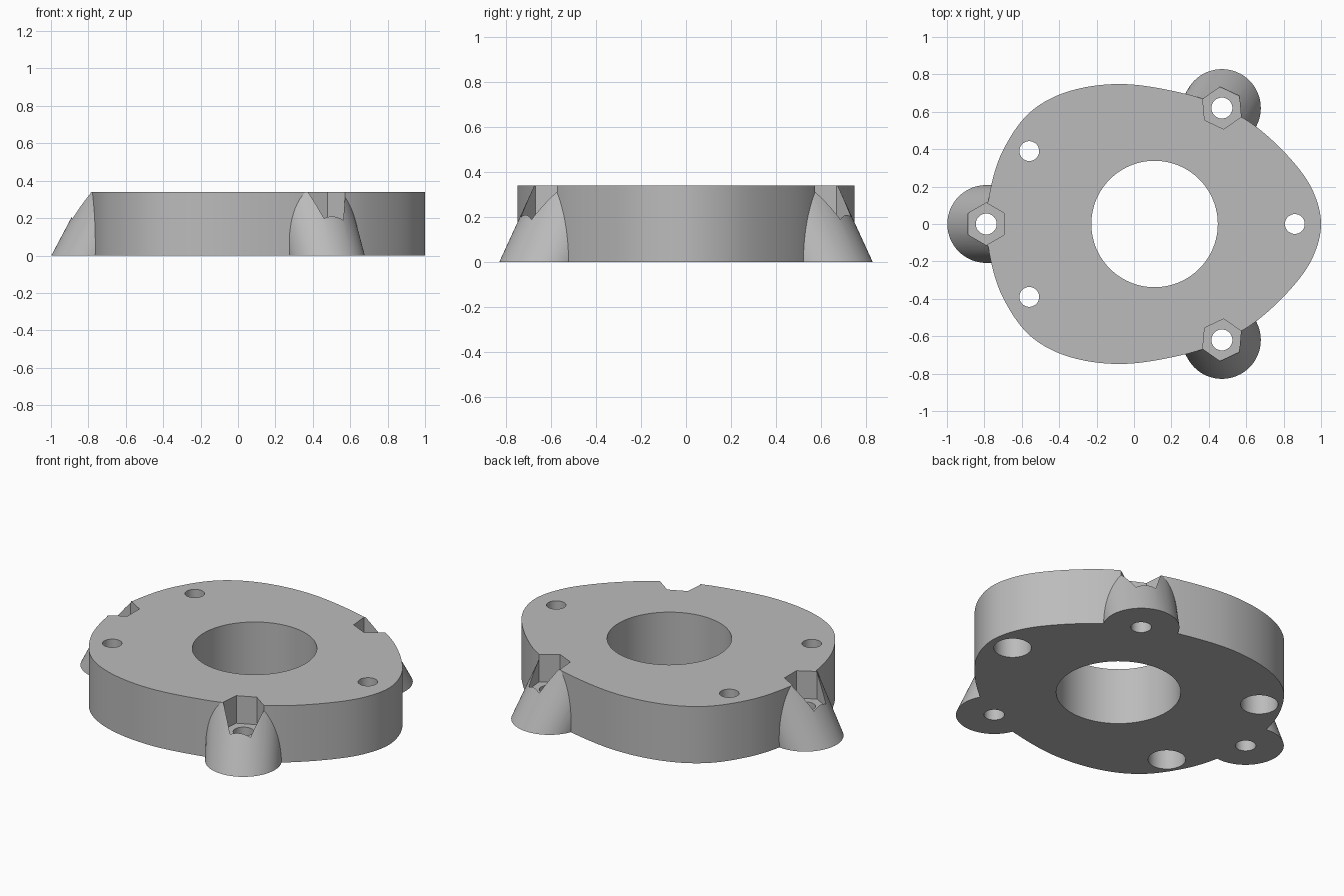
import bpy, bmesh, math
from mathutils import Vector

cube = bpy.data.objects.get("Cube")
if cube:
    bpy.data.objects.remove(cube, do_unlink=True)

HEIGHT = 0.34
POCKET_FLOOR = 0.175
CENTRE = Vector((0.11, 0))

grey = bpy.data.materials.new("plain grey")
grey.use_nodes = True
grey.diffuse_color = (0.5, 0.5, 0.5, 1)
grey.node_tree.nodes["Principled BSDF"].inputs["Base Color"].default_value = (0.5, 0.5, 0.5, 1)


def circle(x, y, r, sides=64, turn=0.0):
    return [Vector((x + r * math.cos(turn + math.tau * i / sides),
                    y + r * math.sin(turn + math.tau * i / sides))) for i in range(sides)]


def prism(name, outline, z0, z1, shift=Vector((0, 0))):
    """Extrude an outline from z0 to z1, optionally leaning by shift."""
    bm = bmesh.new()
    low = [bm.verts.new((p.x, p.y, z0)) for p in outline]
    high = [bm.verts.new((p.x + shift.x, p.y + shift.y, z1)) for p in outline]
    bm.faces.new(low[::-1])
    bm.faces.new(high)
    n = len(low)
    for i in range(n):
        j = (i + 1) % n
        bm.faces.new((low[i], low[j], high[j], high[i]))
    mesh = bpy.data.meshes.new(name)
    bm.to_mesh(mesh)
    bm.free()
    mesh.materials.append(grey)
    obj = bpy.data.objects.new(name, mesh)
    bpy.context.collection.objects.link(obj)
    return obj


def smooth_loop(points, steps=10):
    """Closed smooth curve through the points."""
    out, n = [], len(points)
    for i in range(n):
        a, b, c, d = (points[(i + k) % n] for k in (-1, 0, 1, 2))
        for s in range(steps):
            t = s / steps
            out.append(0.5 * (2 * b + (c - a) * t + (2 * a - 5 * b + 4 * c - d) * t ** 2
                              + (3 * b - a - 3 * c + d) * t ** 3))
    return out


# Egg-shaped plate, mirrored across the x axis
half = [Vector(p) for p in ((1, 0), (0.955, 0.18), (0.84, 0.345), (0.66, 0.515),
                            (0.48, 0.62), (0.28, 0.695), (-0.05, 0.748), (-0.34, 0.712),
                            (-0.556, 0.597), (-0.7, 0.395), (-0.768, 0.185), (-0.785, 0))]
mirrored = [Vector((p.x, -p.y)) for p in half[-2:0:-1]]
body = prism("mounting_plate", smooth_loop(half + mirrored), 0, HEIGHT)

additions, cutters = [], []
# Leaning feet, each with a hexagonal nut pocket and a screw hole
for x, y, turn in ((-0.79, 0, 30), (0.47, 0.62, 35), (0.47, -0.62, 25)):
    inward = (CENTRE - Vector((x, y))).normalized() * 0.18
    additions.append(prism("leaning_foot", circle(x, y, 0.208), 0, HEIGHT, inward))
    cutters.append(prism("nut_pocket", circle(x, y, 0.113, 6, math.radians(turn)),
                         POCKET_FLOOR, HEIGHT + 0.1))
    cutters.append(prism("screw_hole", circle(x, y, 0.056, 32), -0.1, HEIGHT + 0.1))

# Bolt holes, widened from below
for x, y in ((0.86, 0), (-0.56, 0.39), (-0.56, -0.39)):
    cutters.append(prism("bolt_hole", circle(x, y, 0.053, 32), -0.1, HEIGHT + 0.1))
    cutters.append(prism("bolt_recess", circle(x, y, 0.102, 48), -0.1, 0.2))

# Large central opening
cutters.append(prism("centre_opening", circle(CENTRE.x, 0, 0.338, 96), -0.1, HEIGHT + 0.1))

for tool in additions + cutters:
    tool.hide_render = True
    mod = body.modifiers.new(tool.name, 'BOOLEAN')
    mod.operation = 'UNION' if tool in additions else 'DIFFERENCE'
    mod.solver = 'EXACT'
    mod.object = tool

# Bake the cuts and remove the helpers
bpy.context.view_layer.update()
graph = bpy.context.evaluated_depsgraph_get()
baked = bpy.data.meshes.new_from_object(body.evaluated_get(graph))
body.modifiers.clear()
body.data = baked
for tool in additions + cutters:
    bpy.data.objects.remove(tool, do_unlink=True)

bpy.ops.object.select_all(action='DESELECT')
body.select_set(True)
bpy.context.view_layer.objects.active = body
bpy.ops.object.shade_smooth_by_angle(angle=math.radians(30))
